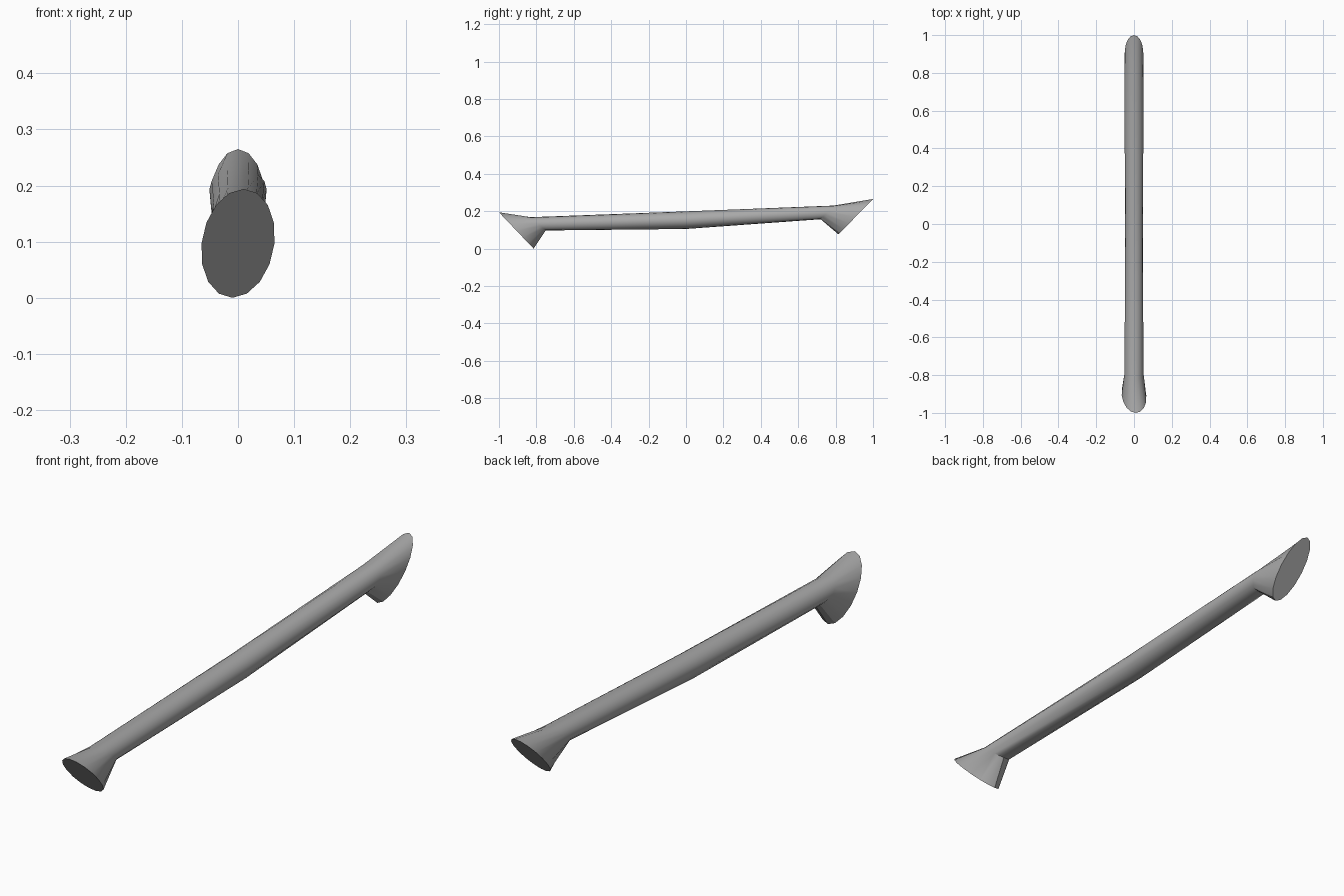
import bpy, bmesh, math
from mathutils import Vector

cube = bpy.data.objects.get("Cube")
if cube:
    bpy.data.objects.remove(cube, do_unlink=True)

grey = bpy.data.materials.new("satin_grey")
grey.use_nodes = True
grey.diffuse_color = (0.4, 0.4, 0.4, 1)
grey.node_tree.nodes["Principled BSDF"].inputs["Base Color"].default_value = (0.4, 0.4, 0.4, 1)

SIDES = 16


def ring(bm, top, bottom, half_width, lean=0.0):
    """Elliptical ring between a top and a bottom (y, z) point, leaning in x."""
    top, bottom = Vector((lean, *top)), Vector((-lean, *bottom))
    centre, up = (top + bottom) / 2, (top - bottom) / 2
    side = Vector((half_width, 0, 0))
    angles = [math.tau * i / SIDES for i in range(SIDES)]
    return [bm.verts.new(centre + up * math.cos(a) + side * math.sin(a)) for a in angles]


# Grip bar with a slanted, flared mounting foot at each end
bm = bmesh.new()
rings = [
    ring(bm, (-1.0, 0.194), (-0.815, 0.0), 0.065, 0.01),   # front foot
    ring(bm, (-0.83, 0.168), (-0.75, 0.097), 0.05),        # front neck
    ring(bm, (0.0, 0.199), (0.0, 0.105), 0.047),           # middle of grip
    ring(bm, (0.79, 0.23), (0.72, 0.157), 0.051),          # back neck
    ring(bm, (1.0, 0.265), (0.815, 0.076), 0.049),         # back foot
]
for a, b in zip(rings, rings[1:]):
    for i in range(SIDES):
        j = (i + 1) % SIDES
        bm.faces.new((a[i], a[j], b[j], b[i]))
bm.faces.new(rings[0])
bm.faces.new(rings[-1])
bmesh.ops.recalc_face_normals(bm, faces=bm.faces)

mesh = bpy.data.meshes.new("pull_handle")
bm.to_mesh(mesh)
bm.free()
mesh.materials.append(grey)
handle = bpy.data.objects.new("pull_handle", mesh)
bpy.context.collection.objects.link(handle)

# Smooth sides, crisp foot edges
bpy.ops.object.select_all(action='DESELECT')
handle.select_set(True)
bpy.context.view_layer.objects.active = handle
bpy.ops.object.shade_smooth_by_angle(angle=math.radians(30))
